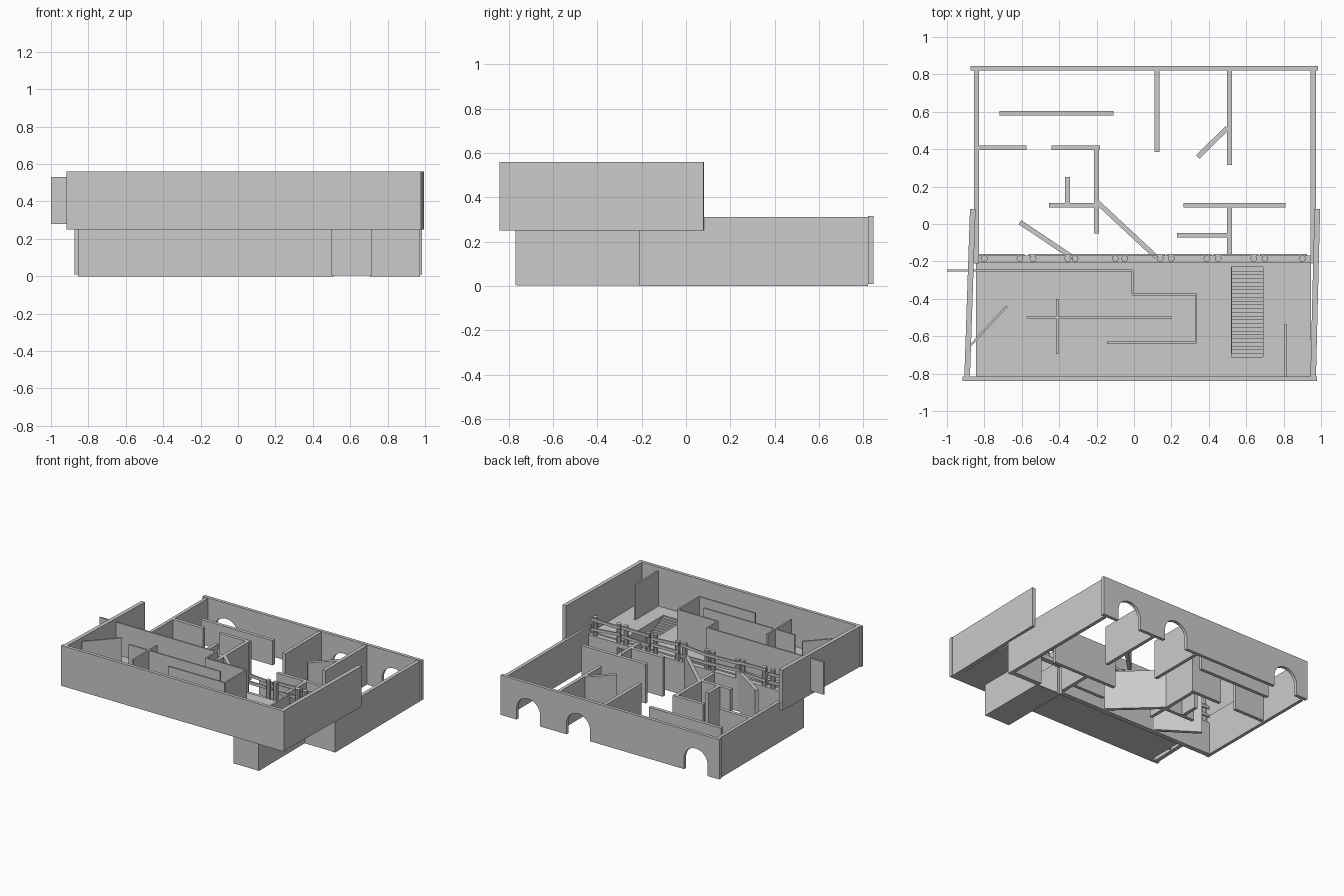
import bpy, bmesh, math, random
from mathutils import Vector

if "Cube" in bpy.data.objects:
    bpy.data.objects.remove(bpy.data.objects["Cube"])

random.seed(4)


def extrude(name, points, direction):
    """Closed polygon extruded along a vector."""
    bm = bmesh.new()
    face = bm.faces.new([bm.verts.new(p) for p in points])
    res = bmesh.ops.extrude_face_region(bm, geom=[face])
    moved = [v for v in res["geom"] if isinstance(v, bmesh.types.BMVert)]
    bmesh.ops.translate(bm, verts=moved, vec=direction)
    bmesh.ops.recalc_face_normals(bm, faces=bm.faces)
    me = bpy.data.meshes.new(name)
    bm.to_mesh(me)
    bm.free()
    ob = bpy.data.objects.new(name, me)
    bpy.context.collection.objects.link(ob)
    return ob


def box(name, x0, x1, y0, y1, z0, z1):
    return extrude(name, [(x0, y0, z0), (x1, y0, z0), (x1, y1, z0), (x0, y1, z0)], (0, 0, z1 - z0))


def wall(name, a, b, thick, z0, z1):
    """Straight wall between two plan points."""
    a, b = Vector(a), Vector(b)
    d = (b - a).normalized()
    n = Vector((-d.y, d.x)) * thick / 2
    return extrude(name, [(p.x, p.y, z0) for p in (a + n, b + n, b - n, a - n)], (0, 0, z1 - z0))


# Back wall with three round-topped doorways
outline = [(-.875, .315), (-.875, .01)]
for cx in (-.675, .325, .75):
    outline.append((cx - .1, .01))
    for i in range(17):
        t = math.pi * (1 - i / 16)
        outline.append((cx + .1 * math.cos(t), .095 + .1 * math.sin(t)))
    outline.append((cx + .1, .01))
outline += [(.985, .01), (.985, .315)]
extrude("back_wall", [(x, .82, z) for x, z in outline], (0, .025, 0))

# Lower storey side walls
box("lower_left_wall", -.855, -.83, -.21, .82, 0, .31)
box("lower_right_wall", .945, .972, -.21, .82, 0, .31)

# Wall under the deck edge, open at the stair
box("divider_left", -.84, .51, -.205, -.168, 0, .25)
box("divider_right", .705, .945, -.205, -.168, 0, .25)
box("divider_lintel", .51, .705, -.205, -.168, .215, .25)

# Lower storey partitions
lower = [
    ((-.83, .408), (-.575, .408)), ((-.44, .408), (-.182, .408)),
    ((-.2, -.05), (-.2, .395)), ((-.455, .1), (-.213, .1)),
    ((-.355, .113), (-.355, .25)), ((.122, .385), (.122, .82)),
    ((.51, .315), (.51, .82)), ((.265, .1), (.81, .1)),
    ((.51, -.168), (.51, .087)), ((.23, -.06), (.497, -.06)),
]
for a, b in lower:
    wall("lower_partition", a, b, .026, .01, .31)
wall("low_screen", (-.72, .592), (-.11, .592), .026, .08, .27)

# Lower storey slanted partitions
for a, b in [((.5, .515), (.34, .358)), ((-.61, .01), (-.33, -.178)), ((-.2, .12), (.12, -.178))]:
    wall("slanted_partition", a, b, .026, .01, .31)

# Upper storey outer walls, slightly splayed
box("upper_front_wall", -.916, .978, -.84, -.815, .25, .56)
wall("upper_left_wall", (-.892, -.815), (-.862, .08), .03, .25, .56)
wall("upper_right_wall", (.958, -.815), (.98, .08), .03, .25, .56)

# Deck around the stair opening
box("deck_left", -.845, .522, -.815, -.205, .25, .26)
box("deck_right", .69, .945, -.815, -.205, .25, .26)
box("deck_front", .522, .69, -.815, -.712, .25, .26)
box("deck_back", .522, .69, -.23, -.205, .25, .26)

# Upper storey thin partitions
path = [(-1, -.248), (-.008, -.248), (-.008, -.375), (.332, -.375), (.332, -.635), (-.145, -.635)]
upper = list(zip(path, path[1:])) + [
    ((-.575, -.5), (.2, -.5)), ((-.41, -.695), (-.41, -.4)),
    ((-.875, -.65), (-.68, -.44)), ((.81, -.815), (.81, -.535)),
]
for i, (a, b) in enumerate(upper):
    wall("upper_partition", a, b, .012, .28 if i == 0 else .26, .53)

# Stairwell enclosure
for x in (.5, .69):
    box("stairwell_side", x, x + .025, -.77, -.205, .005, .25)
box("stairwell_front", .525, .69, -.765, -.752, .005, .25)
box("stairwell_floor", .5, .715, -.765, -.205, .003, .01)

# Stair climbing toward the front
n, y0, y1, top = 24, -.23, -.712, .25
prof = [(y0, .01)]
for i in range(n):
    z = .01 + (top - .01) * (i + 1) / n
    prof += [(y0 + (y1 - y0) * i / n, z), (y0 + (y1 - y0) * (i + 1) / n, z)]
prof += [(y1, top - .03), (y0 - .04, .01)]
extrude("stair", [(.525, y, z) for y, z in prof], (.165, 0, 0))

# Rustic fence along the deck edge
panels = [(-.80, -.61), (-.54, -.355), (-.315, -.1), (-.05, .14), (.2, .39), (.45, .64), (.70, .90)]
for pair in panels:
    for x in pair:
        ring = [(x + .018 * math.cos(a), -.185 + .018 * math.sin(a), .25)
                for a in [i * math.tau / 10 for i in range(10)]]
        extrude("fence_post", ring, (0, 0, .145))
    for z in (.30, .36):
        s = [random.uniform(-.014, .014) for _ in range(2)]
        xa, xb = pair[0] - .025, pair[1] + .025
        extrude("fence_rail", [(xa, -.172, z + s[0]), (xb, -.172, z + s[1]),
                               (xb, -.172, z + s[1] + .022), (xa, -.172, z + s[0] + .022)], (0, .012, 0))
